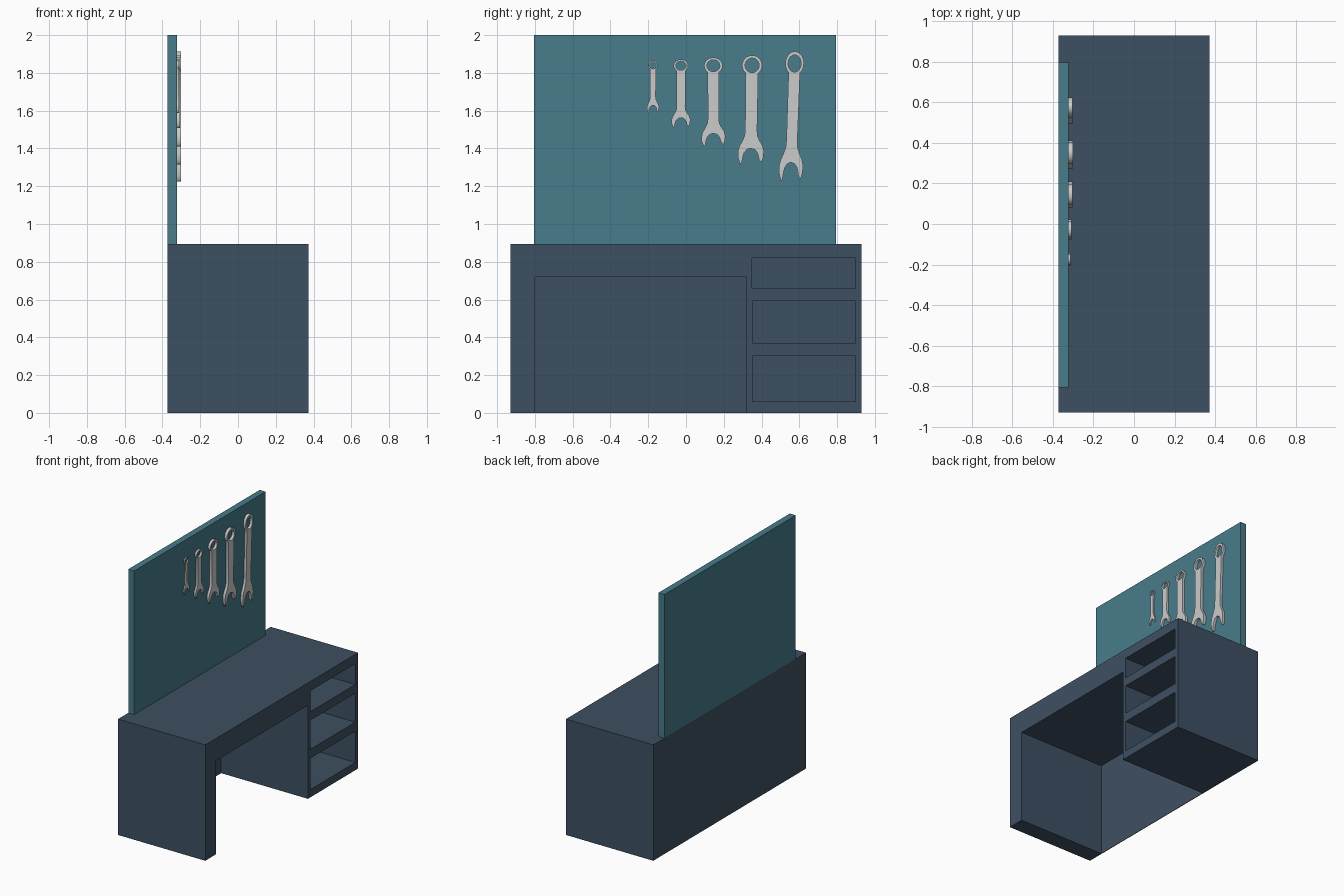
import bpy
from math import sin, cos, radians
from mathutils import Matrix

if "Cube" in bpy.data.objects:
    bpy.data.objects.remove(bpy.data.objects["Cube"])


def material(name, rgb):
    m = bpy.data.materials.new(name)
    m.diffuse_color = (*rgb, 1)
    m.use_nodes = True
    m.node_tree.nodes["Principled BSDF"].inputs["Base Color"].default_value = m.diffuse_color
    return m


def box(name, x, y, z, mat=None):
    """Box from (min, max) ranges."""
    bpy.ops.mesh.primitive_cube_add(size=1)
    o = bpy.context.object
    o.name = name
    o.scale = [r[1] - r[0] for r in (x, y, z)]
    o.location = [(r[0] + r[1]) / 2 for r in (x, y, z)]
    bpy.ops.object.transform_apply(location=True, rotation=True, scale=True)
    if mat:
        o.data.materials.append(mat)
    return o


desk_blue = material("desk_blue", (0.048, 0.08, 0.122))
board_teal = material("board_teal", (0.065, 0.20, 0.26))
BACK, FRONT = -0.372, 0.372

# Desk body with knee space and three open drawer bays
desk = box("desk", (BACK, FRONT), (-0.93, 0.93), (0, 0.893), desk_blue)
openings = [
    ("knee_space", (-0.80, 0.32), (-0.1, 0.72)),
    ("lower_bay", (0.352, 0.897), (0.06, 0.30)),
    ("middle_bay", (0.352, 0.897), (0.37, 0.593)),
    ("upper_bay", (0.35, 0.897), (0.66, 0.82)),
]
for name, y, z in openings:
    cutter = box(name + "_cutter", (BACK + 0.004, FRONT + 0.1), y, z)
    cutter.hide_render = True
    mod = desk.modifiers.new(name, "BOOLEAN")
    mod.operation = "DIFFERENCE"
    mod.solver = "EXACT"
    mod.object = cutter
    bpy.context.view_layer.objects.active = desk
    bpy.ops.object.modifier_apply(modifier=mod.name)
    bpy.data.objects.remove(cutter)

# Tool board standing on the back edge
box("tool_board", (BACK, -0.322), (-0.805, 0.795), (0.893, 2.0), board_teal)

# Wrench outline: unit jaw width, unit length, ring centred on the origin
RX, RY = 0.385, 0.102
ring = [(RX * cos(radians(a)), RY * sin(radians(a)))
        for a in (-51.5 + 283 * i / 28 for i in range(29))]
jaw = [(-0.23, -0.66), (-0.25, -0.72), (-0.34, -0.775), (-0.45, -0.83),
       (-0.50, -0.885), (-0.49, -0.94), (-0.40, -1.01), (-0.34, -0.99),
       (-0.30, -0.93), (-0.25, -0.89), (-0.15, -0.857), (0, -0.846),
       (0.15, -0.857), (0.25, -0.89), (0.30, -0.93), (0.32, -0.96),
       (0.42, -0.985), (0.49, -0.93), (0.50, -0.87), (0.45, -0.82),
       (0.34, -0.77), (0.25, -0.72), (0.23, -0.66)]
hole = [(0.7 * RX * cos(radians(a)), 0.72 * RY * sin(radians(a)))
        for a in range(0, 360, 15)]

curve = bpy.data.curves.new("wrench_outline", "CURVE")
curve.dimensions = "2D"
curve.fill_mode = "BOTH"
curve.extrude = 0.5
for pts in (ring + jaw, hole):
    s = curve.splines.new("POLY")
    s.points.add(len(pts) - 1)
    for p, (u, v) in zip(s.points, pts):
        p.co = (u, v, 0, 1)
    s.use_cyclic_u = True
source = bpy.data.objects.new("wrench_source", curve)
bpy.context.collection.objects.link(source)
bpy.ops.object.select_all(action="DESELECT")
source.select_set(True)
bpy.context.view_layer.objects.active = source
bpy.ops.object.convert(target="MESH")
source = bpy.context.object
mesh = source.data
bpy.data.objects.remove(source)

# Five wrenches of growing size: ring y, ring z, jaw width, length, tilt
sizes = [(-0.175, 1.84, 0.064, 0.250, 0.0),
         (-0.027, 1.838, 0.100, 0.326, 0.0),
         (0.145, 1.838, 0.127, 0.424, 0.0),
         (0.350, 1.840, 0.138, 0.520, 0.015),
         (0.575, 1.850, 0.127, 0.620, 0.035)]
upright = Matrix(((0, 0, 1, 0), (1, 0, 0, 0), (0, 1, 0, 0), (0, 0, 0, 1)))
for i, (y, z, w, length, tilt) in enumerate(sizes, 1):
    thick = 0.15 * w
    o = bpy.data.objects.new(f"wrench_{i}", mesh)
    bpy.context.collection.objects.link(o)
    o.matrix_world = (Matrix.Translation((-0.322 + thick / 2, y, z))
                      @ Matrix.Rotation(-tilt, 4, "X") @ upright
                      @ Matrix.Diagonal((w, length, thick, 1)))
